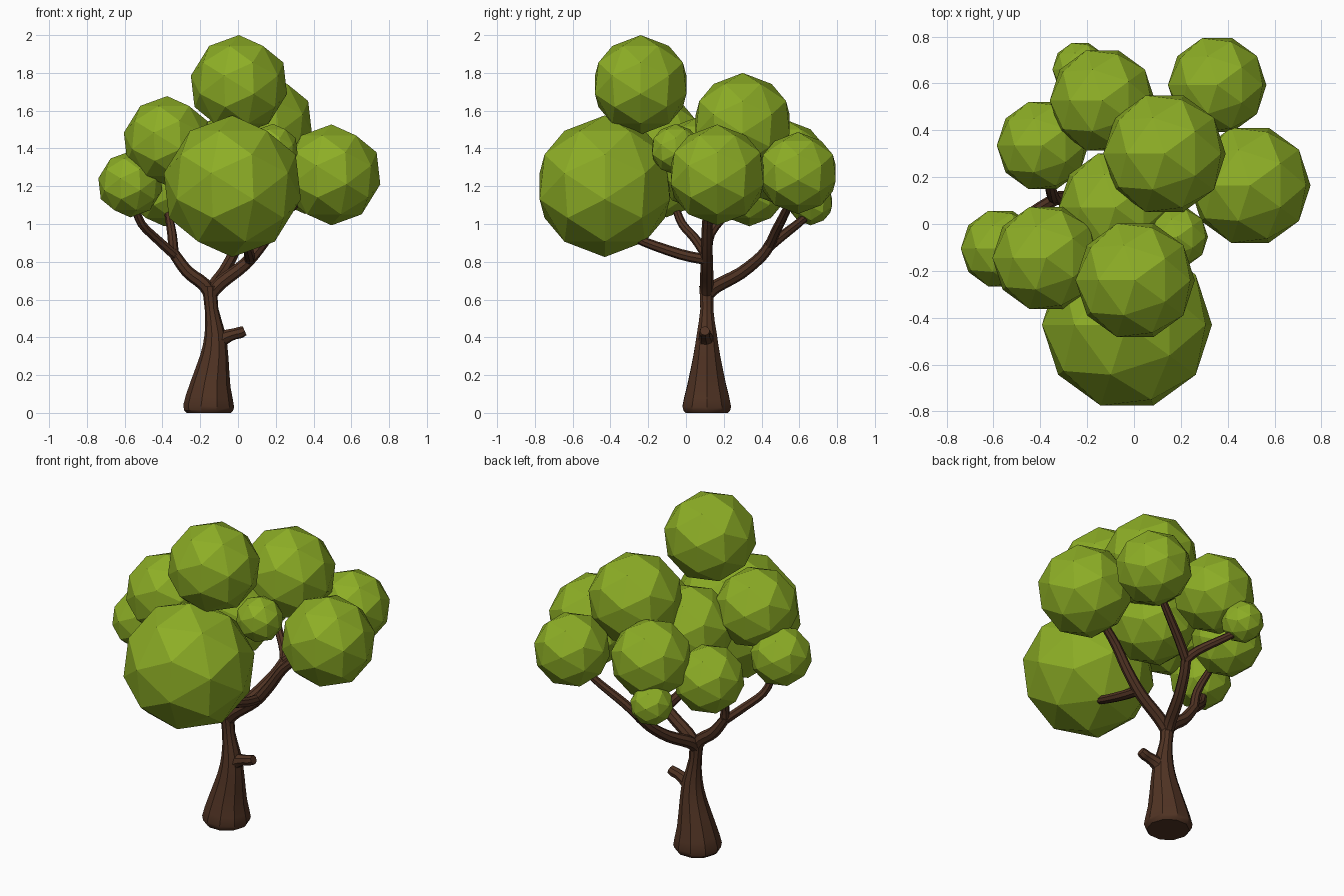
import bpy, bmesh, math
from mathutils import Vector

if "Cube" in bpy.data.objects:
    bpy.data.objects.remove(bpy.data.objects["Cube"])


def material(name, rgb):
    m = bpy.data.materials.new(name)
    m.diffuse_color = (*rgb, 1)
    m.use_nodes = True
    m.node_tree.nodes["Principled BSDF"].inputs["Base Color"].default_value = m.diffuse_color
    return m


GREEN = material("leaf_green", (0.265, 0.42, 0.019))
BROWN = material("bark_brown", (0.08, 0.033, 0.017))


def finish(bm, name, mat):
    me = bpy.data.meshes.new(name)
    bmesh.ops.recalc_face_normals(bm, faces=bm.faces)
    bm.to_mesh(me)
    bm.free()
    me.materials.append(mat)
    ob = bpy.data.objects.new(name, me)
    bpy.context.collection.objects.link(ob)
    return ob


def limb(name, pts, sides=8, steps=3):
    """Closed tapered tube through (x, y, z, radius) points, smoothed by Catmull-Rom."""
    P = [Vector(p) for p in pts]
    ext = [2 * P[0] - P[1]] + P + [2 * P[-1] - P[-2]]
    path = []
    for i in range(1, len(ext) - 2):
        a, b, c, d = ext[i - 1:i + 3]
        for s in range(steps):
            t = s / steps
            path.append(0.5 * (2 * b + (c - a) * t + (2 * a - 5 * b + 4 * c - d) * t * t
                               + (3 * b - a - 3 * c + d) * t ** 3))
    path.append(P[-1])
    bm = bmesh.new()
    rings, u = [], Vector((1, 0.01, 0))
    for i, p in enumerate(path):
        tan = (path[min(i + 1, len(path) - 1)] - path[max(i - 1, 0)]).to_3d().normalized()
        if i == 0 and abs(tan.x) > 0.9:
            u = Vector((0, 1, 0))
        if i == 0 and p.z < 0.001:
            tan = Vector((0, 0, 1))  # flat foot on the ground
        u = (u - tan * u.dot(tan)).normalized()
        v = tan.cross(u)
        rings.append([bm.verts.new(p.to_3d() + (u * math.cos(k) + v * math.sin(k)) * p.w)
                      for k in (2 * math.pi * j / sides for j in range(sides))])
    for r, q in zip(rings, rings[1:]):
        for j in range(sides):
            bm.faces.new((r[j], r[(j + 1) % sides], q[(j + 1) % sides], q[j]))
    bm.faces.new(rings[0])
    bm.faces.new(rings[-1])
    ob = finish(bm, name, BROWN)
    bpy.ops.object.select_all(action='DESELECT')
    ob.select_set(True)
    bpy.context.view_layer.objects.active = ob
    bpy.ops.object.shade_smooth_by_angle(angle=math.radians(30))


# Flared trunk with a small bevelled foot
limb("trunk", [(-.155, .11, 0, .118), (-.155, .11, .035, .135), (-.146, .11, .15, .107),
               (-.125, .11, .3, .075), (-.122, .11, .42, .055), (-.14, .11, .55, .036),
               (-.15, .11, .67, .042)], sides=10, steps=2)

# Broken stub on the trunk
limb("stub", [(-.13, .11, .36, .05), (-.07, .105, .40, .038), (-.02, .1, .418, .03),
              (.01, .1, .425, .031), (.035, .1, .435, .026)])

# Left bough and its twigs
limb("left_branch", [(-.14, .11, .61, .033), (-.18, .11, .68, .036), (-.27, .11, .75, .033),
                     (-.35, .11, .86, .028)])
limb("left_outer_twig", [(-.33, .11, .83, .027), (-.43, .05, .92, .025), (-.51, -.02, 1.0, .023),
                         (-.55, -.06, 1.1, .02)])
limb("left_inner_twig", [(-.34, .11, .84, .027), (-.35, .13, .95, .025), (-.37, .22, 1.06, .02)])

# Right bough and its twigs
limb("right_branch", [(-.15, .11, .62, .033), (-.09, .11, .69, .036), (.04, .11, .79, .033),
                      (.14, .11, .91, .03), (.23, .115, 1.04, .027), (.34, .13, 1.14, .024)])
limb("front_branch", [(.06, .11, .81, .028), (.06, -.03, .84, .028), (.04, -.22, .905, .025),
                      (.03, -.28, .94, .022)])

# Back bough and its twigs
limb("back_branch", [(-.15, .11, .62, .033), (-.13, .16, .67, .036), (-.08, .29, .74, .033),
                     (-.03, .4, .83, .03), (.0, .45, .9, .029)])
limb("back_right_twig", [(-.01, .44, .88, .027), (.08, .48, .97, .026), (.2, .53, 1.07, .023),
                         (.3, .57, 1.16, .02)])
limb("back_left_twig", [(0, .44, .88, .027), (-.04, .5, .93, .026), (-.14, .59, 1.0, .023),
                        (-.21, .65, 1.05, .02)])

# Faceted leaf clumps: x, y, z, radius
clumps = {
    "front": (-.03, -.43, 1.20, .375), "top": (.005, -.24, 1.737, .263),
    "right": (.495, .165, 1.26, .267), "left_upper": (-.375, -.145, 1.44, .237),
    "left_lower": (-.57, -.105, 1.21, .175), "back_upper": (.13, .30, 1.53, .27),
    "back_right": (.355, .593, 1.27, .217), "back_middle": (-.135, .527, 1.32, .232),
    "back_left": (-.39, .335, 1.19, .202), "centre": (-.08, .07, 1.32, .25),
    "small_right": (.185, -.055, 1.395, .135), "small_back": (-.23, .66, 1.115, .122),
}
for name, (x, y, z, r) in clumps.items():
    # Twelve icosahedron corners plus its face centres, wrapped as sixty triangles
    bm = bmesh.new()
    bmesh.ops.create_icosphere(bm, subdivisions=1, radius=r)
    for c in [f.calc_center_median().normalized() * r * .985 for f in bm.faces]:
        bm.verts.new(c)
    bmesh.ops.delete(bm, geom=bm.edges[:], context='EDGES_FACES')
    bmesh.ops.convex_hull(bm, input=bm.verts[:])
    bmesh.ops.translate(bm, verts=bm.verts, vec=(x, y, z))
    finish(bm, name + "_leaf_clump", GREEN)
